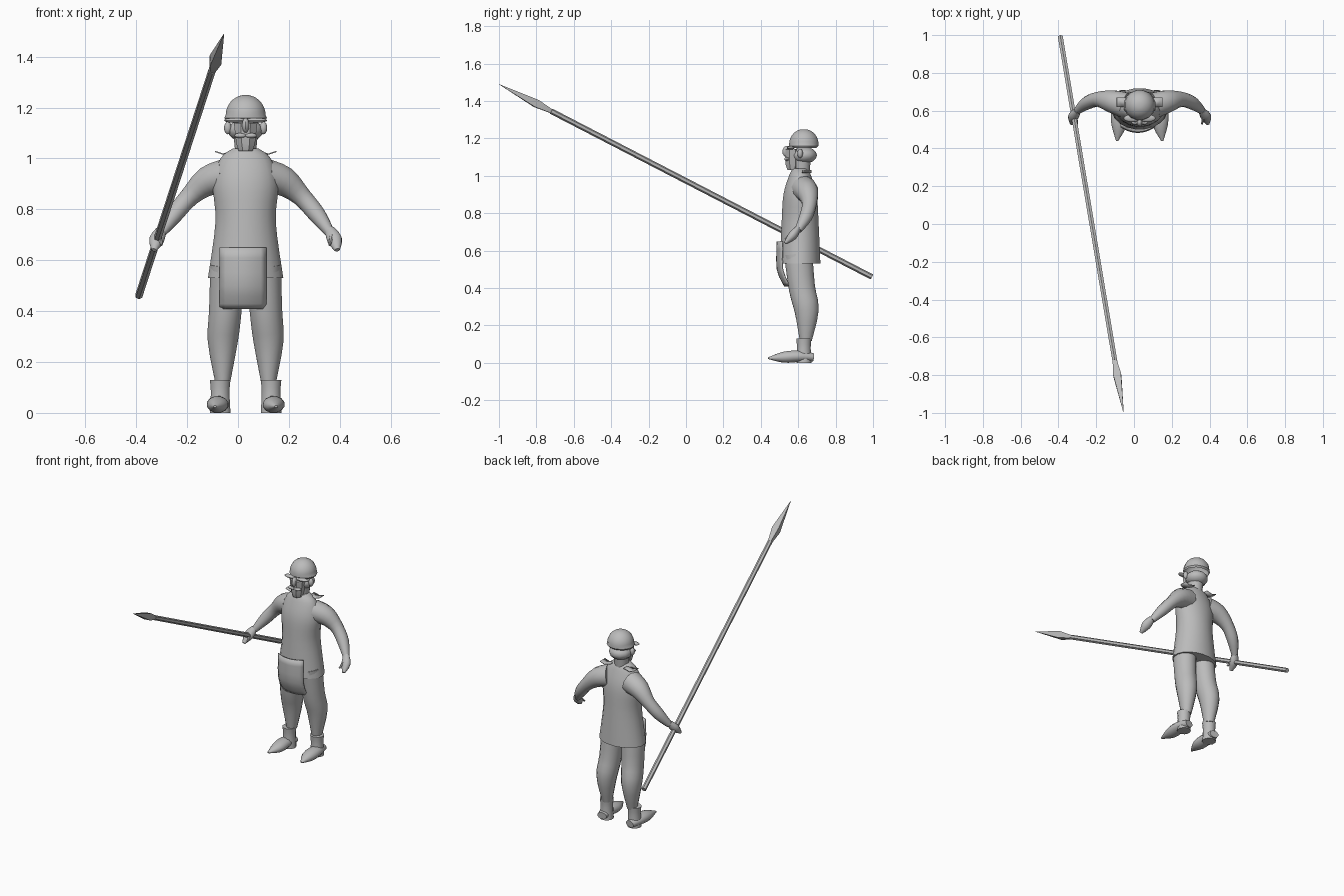
import bpy
import bmesh
from math import cos, sin, tau, radians
from mathutils import Vector, Matrix

default_cube = bpy.data.objects.get("Cube")
if default_cube:
    bpy.data.objects.remove(default_cube, do_unlink=True)

MIDDLE = 0.03  # centre line of the figure
X_AXIS, Y_AXIS, Z_AXIS = Matrix.Identity(3)

grey = bpy.data.materials.new("plain grey")
grey.use_nodes = True
grey.diffuse_color = (0.5, 0.5, 0.5, 1)
for node in grey.node_tree.nodes:
    if node.type == 'BSDF_PRINCIPLED':
        node.inputs["Base Color"].default_value = grey.diffuse_color


def finish(name, bm):
    """Turn a bmesh into a shaded grey object."""
    bmesh.ops.recalc_face_normals(bm, faces=bm.faces)
    mesh = bpy.data.meshes.new(name)
    bm.to_mesh(mesh)
    bm.free()
    mesh.materials.append(grey)
    part = bpy.data.objects.new(name, mesh)
    bpy.context.collection.objects.link(part)
    bpy.ops.object.select_all(action='DESELECT')
    part.select_set(True)
    bpy.context.view_layer.objects.active = part
    bpy.ops.object.shade_smooth_by_angle(angle=radians(40))
    return part


def smooth(points, steps):
    """Fill in a flowing curve between a few points of any dimension."""
    points = [Vector(point) for point in points]
    last = len(points) - 1
    curve = []
    for i in range(last):
        start, end = points[i], points[i + 1]
        leaving = (end - points[max(i - 1, 0)]) / 2
        arriving = (points[min(i + 2, last)] - start) / 2
        for step in range(steps):
            t = step / steps
            ease = t * t * (3 - 2 * t)
            curve.append(start.lerp(end, ease) + leaving * t * (1 - t) ** 2
                         - arriving * t * t * (1 - t))
    return curve + [points[last]]


def skin(name, rings, sides, open_start=False):
    """Bridge elliptical rings given as (centre, half width, half depth)."""
    bm = bmesh.new()
    turns = [tau * (i + 0.5) / sides for i in range(sides)]
    loops = [[bm.verts.new(centre + wide * cos(turn) + deep * sin(turn)) for turn in turns]
             for centre, wide, deep in rings]
    for lower, upper in zip(loops, loops[1:]):
        for i in range(sides):
            bm.faces.new((lower[i - 1], lower[i], upper[i], upper[i - 1]))
    if not open_start:
        bm.faces.new(loops[0])
    bm.faces.new(loops[-1])
    finish(name, bm)


def loft(name, y, profile, sides, open_start=False):
    """Level rings on the centre line, each (height, half width, half depth)."""
    skin(name, [(Vector((MIDDLE, y, z)), X_AXIS * wide, Y_AXIS * deep)
                for z, wide, deep in profile], sides, open_start)


def tube(name, points, side=1, sides=12, flat=1, steps=3):
    """Round limb along points of (offset, y, z, radius)."""
    stations = smooth(points, steps)
    path = [Vector((MIDDLE + side * x, y, z)) for x, y, z, radius in stations]
    heading = (path[-1] - path[0]).normalized()
    reference = Z_AXIS if abs(heading.y) > 0.8 else Y_AXIS
    rings = []
    for i, centre in enumerate(path):
        along = path[min(i + 1, len(path) - 1)] - path[max(i - 1, 0)]
        wide = along.cross(reference).normalized()
        deep = along.cross(wide).normalized()
        radius = stations[i][3]
        rings.append((centre, wide * radius, deep * radius * flat))
    skin(name, rings, sides)


def ball(name, centre, radii, side=1):
    """Stretched sphere at (offset, y, z)."""
    x, y, z = centre
    place = Matrix.LocRotScale(Vector((MIDDLE + side * x, y, z)), None, Vector(radii))
    bm = bmesh.new()
    bmesh.ops.create_uvsphere(bm, u_segments=12, v_segments=8, radius=1, matrix=place)
    finish(name, bm)


def plate(name, rows):
    """Thin sheet through rows of points."""
    bm = bmesh.new()
    grid = [[bm.verts.new(point) for point in row] for row in rows]
    for above, below in zip(grid, grid[1:]):
        for i in range(len(above) - 1):
            bm.faces.new((above[i], above[i + 1], below[i + 1], below[i]))
    sheet = finish(name, bm)
    sheet.modifiers.new("Thickness", 'SOLIDIFY').thickness = 0.005


# Tunic, flaring at the hem and closing in at the collar
tunic_profile = [(0.53, 0.15, 0.11), (0.75, 0.12, 0.1), (0.9, 0.13, 0.09),
                 (1, 0.1, 0.06), (1.04, 0.05, 0.04)]
loft("tunic", 0.61, smooth(tunic_profile, 4), 20)

# Apron hanging over the front, wrapped a little at its edges
columns = [i / 4 for i in range(-4, 5)]
plate("apron", [[(0.02 + 0.09 * t, y + 0.03 * t * t, z) for t in columns]
                for y, z in smooth([(0.49, 0.65), (0.49, 0.5), (0.53, 0.41)], 3)])

# Neck, hair and an open domed helmet above them
loft("neck", 0.62, [(1, 0.04, 0.04), (1.1, 0.05, 0.05)], 12)
ball("hair", (0, 0.63, 1.11), (0.07, 0.07, 0.045))
dome = [(1.17 + 0.08 * sin(a), 0.08 * cos(a), 0.08 * cos(a))
        for a in (tau * step / 36 for step in range(9))]
loft("helmet", 0.63, [(1.15, 0.08, 0.07), (1.16, 0.085, 0.08)] + dome, 16, open_start=True)

# Face
loft("beard", 0.57, [(1.03, 0.03, 0.03), (1.06, 0.04, 0.04), (1.14, 0.05, 0.04)], 8)
ball("nose", (0, 0.54, 1.13), (0.015, 0.025, 0.03))

for side, label in ((1, "left_"), (-1, "right_")):
    # Brow, moustache and ear
    ball(label + "brow", (0.04, 0.56, 1.15), (0.045, 0.02, 0.01), side)
    ball(label + "moustache", (0.02, 0.54, 1.09), (0.025, 0.015, 0.01), side)
    ball(label + "ear", (0.07, 0.61, 1.12), (0.015, 0.015, 0.025), side)

    # Small tab standing off the shoulder
    plate(label + "shoulder_tab", [[(MIDDLE + side * x, y, z) for y in (0.62, 0.67)]
                                   for x, z in ((0.05, 1.03), (0.09, 1.02), (0.12, 1.03))])

    # Arm with its hand and thumb
    tube(label + "arm", [(0.08, 0.63, 0.93, 0.07), (0.15, 0.65, 0.91, 0.06),
                         (0.22, 0.66, 0.85, 0.04), (0.28, 0.64, 0.78, 0.035),
                         (0.33, 0.6, 0.71, 0.02)], side)
    tube(label + "hand", [(0.33, 0.6, 0.72, 0.02), (0.35, 0.57, 0.68, 0.03),
                          (0.36, 0.53, 0.64, 0.01)], side, flat=0.8)
    tube(label + "thumb", [(0.34, 0.57, 0.7, 0.01), (0.33, 0.53, 0.66, 0.005)], side, 6)

    # Leg with a full calf, tucked into a pointed boot
    tube(label + "leg", [(0.07, 0.6, 0.58, 0.07), (0.08, 0.62, 0.4, 0.065),
                         (0.09, 0.645, 0.28, 0.06), (0.09, 0.64, 0.12, 0.03)], side, 16, 1.1)
    tube(label + "boot_cuff", [(0.1, 0.63, 0.13, 0.042), (0.1, 0.63, 0.08, 0.038),
                               (0.1, 0.63, 0, 0.042)], side)
    tube(label + "boot_foot", [(0.1, 0.68, 0.03, 0.03), (0.11, 0.6, 0.035, 0.042),
                               (0.11, 0.52, 0.03, 0.04), (0.12, 0.44, 0.025, 0.006)], side, flat=0.75)

# Spear held in the right hand: butt, base of the head, widest point and tip
butt, tip = Vector((-0.42, 0.993, 0.46)), Vector((-0.085, -1, 1.49))
base, widest = butt.lerp(tip, 0.86), butt.lerp(tip, 0.9)
tube("spear_shaft", [(*butt, 0.015), (*base, 0.015)], sides=6, steps=1)
tube("spear_head", [(*base, 0.015), (*widest, 0.03), (*tip, 0.001)], sides=4, steps=1)
